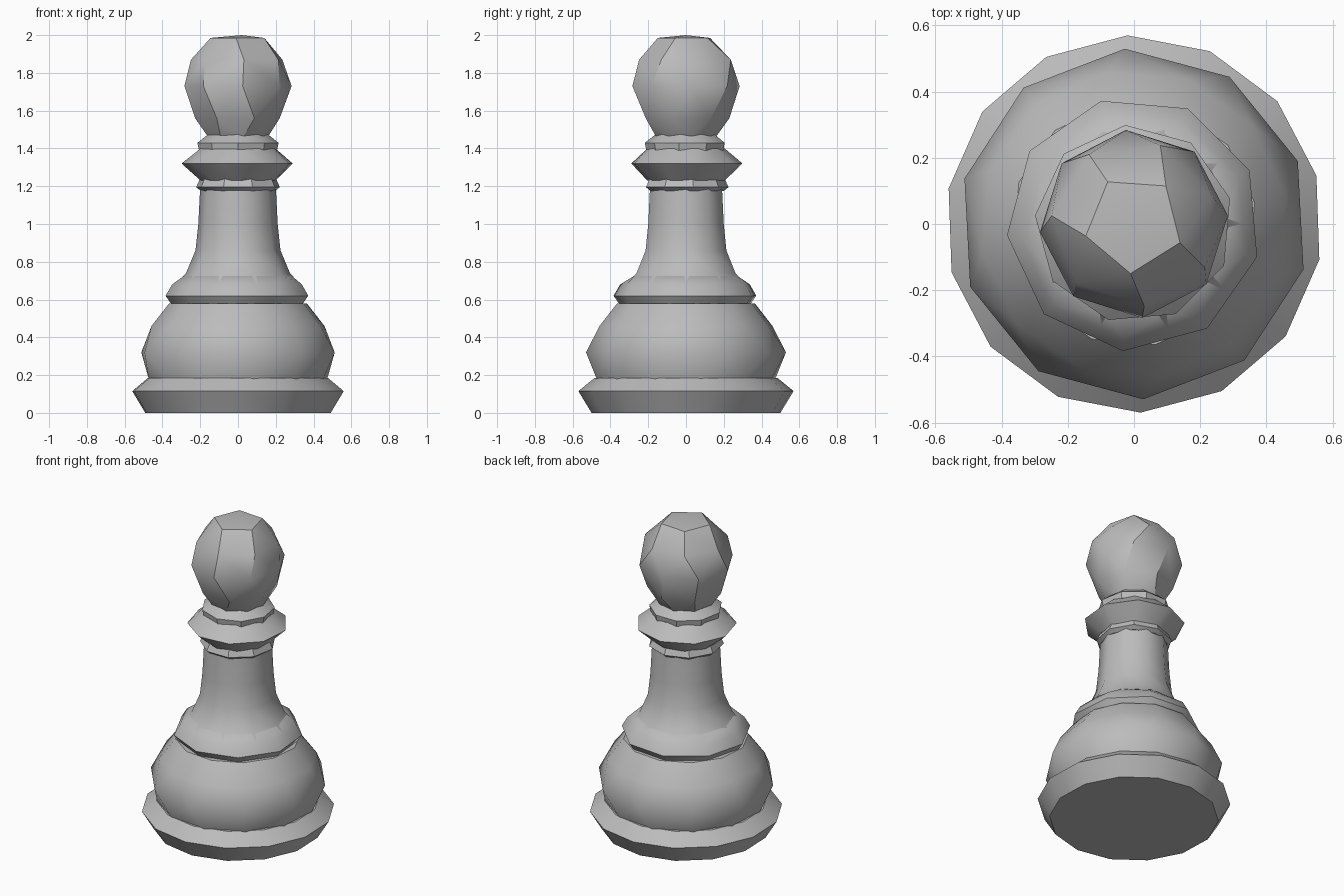
import bpy
import bmesh
from math import cos, sin, radians

cube = bpy.data.objects.get("Cube")
if cube:
    bpy.data.objects.remove(cube)

# One plain grey for the whole piece
grey = bpy.data.materials.new("plain grey")
grey.use_nodes = True
grey.diffuse_color = (0.5, 0.5, 0.5, 1)
grey.node_tree.nodes["Principled BSDF"].inputs["Base Color"].default_value = grey.diffuse_color


def ring(bm, z, radius, sides, phase):
    angles = [radians(phase + 360 * i / sides) for i in range(sides)]
    return [bm.verts.new((radius * cos(a), radius * sin(a), z)) for a in angles]


def zip_rings(bm, low, high, phase_low, phase_high):
    """Join two rings of any side counts with a strip of triangles."""
    n, m = len(low), len(high)
    # start the upper ring at the vertex nearest the lower ring's first one
    start = round((phase_low - phase_high) * m / 360)
    offset = phase_high + 360 * start / m - phase_low
    i = j = 0
    while i < n or j < m:
        a, b = low[i % n], high[(j + start) % m]
        if j >= m or (i < n and (i + 0.5) * 360 / n <= offset + (j + 0.5) * 360 / m):
            i += 1
            bm.faces.new((a, low[i % n], b))
        else:
            j += 1
            bm.faces.new((a, high[(j + start) % m], b))


def finish(bm, name, angle):
    bmesh.ops.recalc_face_normals(bm, faces=bm.faces[:])
    mesh = bpy.data.meshes.new(name)
    bm.to_mesh(mesh)
    bm.free()
    mesh.materials.append(grey)
    obj = bpy.data.objects.new(name, mesh)
    bpy.context.collection.objects.link(obj)
    bpy.ops.object.select_all(action="DESELECT")
    obj.select_set(True)
    bpy.context.view_layer.objects.active = obj
    bpy.ops.object.shade_smooth_by_angle(angle=radians(angle))


def turned(name, rows, angle=36):
    """Faceted turned part from rows of (height, radius, sides, phase)."""
    bm = bmesh.new()
    rings = [ring(bm, *row) for row in rows]
    for k in range(len(rows) - 1):
        zip_rings(bm, rings[k], rings[k + 1], rows[k][3], rows[k + 1][3])
    bm.faces.new(rings[0])
    bm.faces.new(rings[-1])
    finish(bm, name, angle)


# Foot and belly
turned("foot", [(0, 0.5, 14, 92), (0.115, 0.57, 14, 92), (0.185, 0.485, 14, 92)])
turned("belly", [(0.18, 0.48, 12, 10), (0.32, 0.53, 10, 21),
                 (0.46, 0.465, 12, 10), (0.58, 0.37, 12, 10)])

# Faceted collar that rises into the slim neck
turned("lower_collar", [(0.57, 0.35, 9, 25), (0.62, 0.385, 9, 25),
                        (0.68, 0.35, 9, 25), (0.73, 0.28, 10, 0)])
turned("neck", [(0.68, 0.33, 10, 0), (0.74, 0.275, 10, 0), (0.86, 0.225, 10, 0),
                (1.0, 0.21, 10, 0), (1.2, 0.2, 10, 0)])

# Stacked rings below the head
turned("lower_ring", [(1.175, 0.2, 9, 10), (1.195, 0.225, 9, 10), (1.25, 0.2, 9, 10)])
turned("wide_flange", [(1.23, 0.205, 10, 15), (1.32, 0.3, 9, 15), (1.4, 0.205, 10, 15)])
turned("upper_ring", [(1.39, 0.21, 9, 30), (1.43, 0.218, 9, 30), (1.475, 0.16, 9, 30)])

# Round head cut into broad facets
head = bmesh.new()
for row in [(1.46, 0.16, 8, 10), (1.56, 0.23, 7, 35), (1.73, 0.285, 8, 5),
            (1.87, 0.25, 7, 20), (1.985, 0.15, 5, 50)]:
    ring(head, *row)
head.verts.new((0.02, 0, 2))
bmesh.ops.convex_hull(head, input=head.verts[:])
finish(head, "head", 30)
